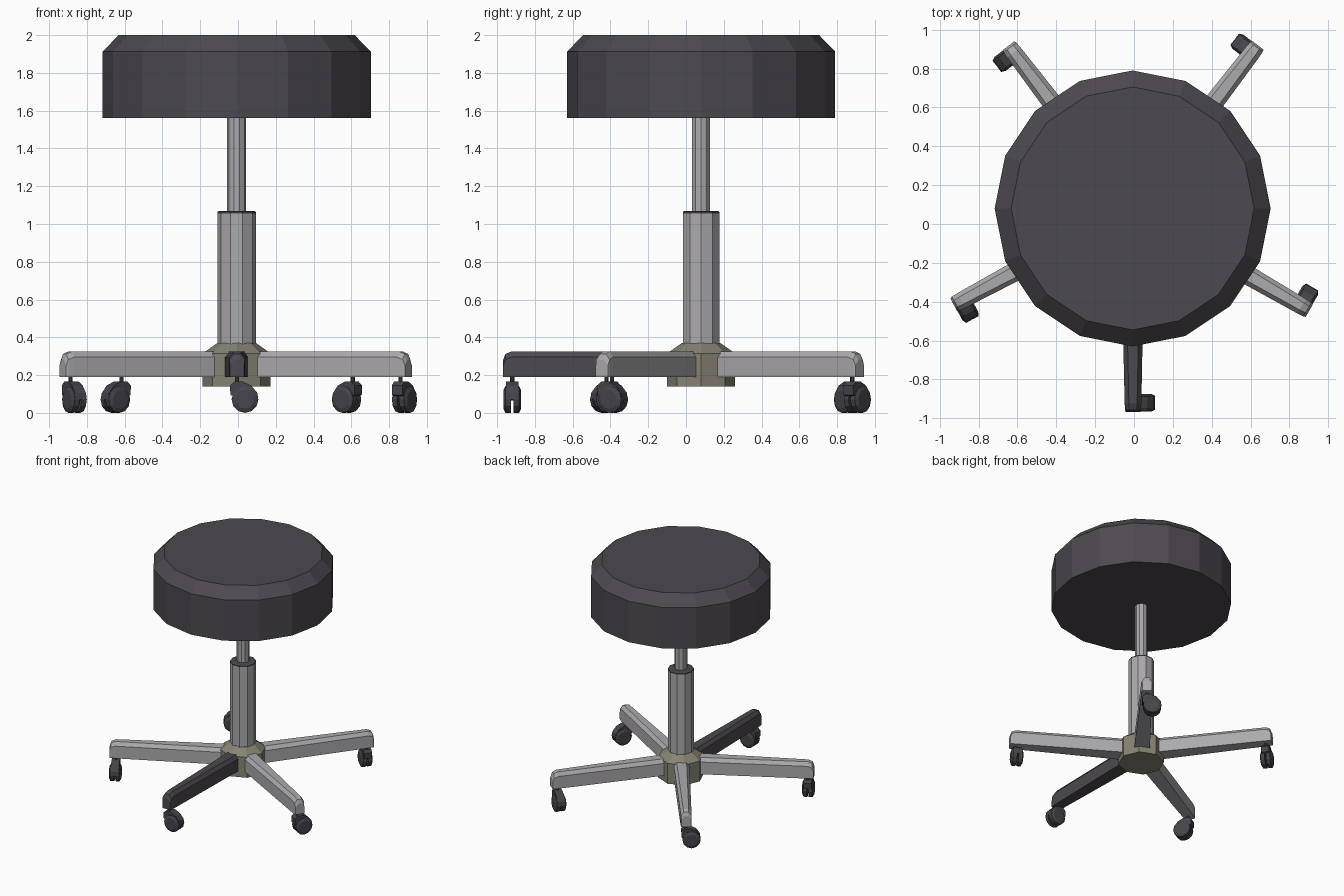
import bpy, bmesh, math
from mathutils import Vector, Matrix

if "Cube" in bpy.data.objects:
    bpy.data.objects.remove(bpy.data.objects["Cube"])

CX, CY = -0.007, 0.08   # column axis


def material(name, rgb):
    m = bpy.data.materials.new(name)
    m.diffuse_color = (*rgb, 1)
    m.use_nodes = True
    m.node_tree.nodes["Principled BSDF"].inputs["Base Color"].default_value = m.diffuse_color
    return m


SEAT = material("dark upholstery", (0.075, 0.067, 0.08))
GREY = material("light grey metal", (0.41, 0.40, 0.415))
HUB = material("olive grey hub", (0.24, 0.23, 0.17))
BLACK = material("caster black", (0.062, 0.058, 0.07))


def finish(bm, name, mat, matrix=None):
    bmesh.ops.recalc_face_normals(bm, faces=bm.faces[:])
    me = bpy.data.meshes.new(name)
    bm.to_mesh(me)
    bm.free()
    me.materials.append(mat)
    ob = bpy.data.objects.new(name, me)
    bpy.context.collection.objects.link(ob)
    if matrix:
        ob.matrix_world = matrix
    return ob


def loft(name, rings, mat, matrix=None):
    """Skin a list of equal-length point rings and cap both ends."""
    bm = bmesh.new()
    vr = [[bm.verts.new(p) for p in r] for r in rings]
    n = len(vr[0])
    for a, b in zip(vr, vr[1:]):
        for i in range(n):
            j = (i + 1) % n
            bm.faces.new((a[i], a[j], b[j], b[i]))
    bm.faces.new(vr[0][::-1])
    bm.faces.new(vr[-1])
    return finish(bm, name, mat, matrix)


def turned(name, profile, sides, mat, matrix=None):
    """Lathe of (radius, z) points around z."""
    rings = [[(r * math.cos(2 * math.pi * i / sides),
               r * math.sin(2 * math.pi * i / sides), z)
              for i in range(sides)] for r, z in profile]
    return loft(name, rings, mat, matrix or Matrix.Translation((CX, CY, 0)))


# Seat and column
turned("seat", [(0.71, 1.56), (0.71, 1.912), (0.625, 2.0)], 16, SEAT)
turned("upper_post", [(0.05, 1.05), (0.05, 1.57)], 10, GREY)
turned("post_collar", [(0.102, 1.055), (0.102, 1.064), (0.092, 1.07)], 10, SEAT)
turned("lower_post", [(0.102, 0.33), (0.102, 1.056)], 10, GREY)
turned("hub", [(0.18, 0.14), (0.18, 0.315), (0.102, 0.37)], 8, HUB)


def section(d, w, top):
    """Arm cross-section with chamfered upper edges."""
    c = 0.022
    return [(d, -w, 0.19), (d, -w, top - 0.03), (d, -w + c, top),
            (d, w - c, top), (d, w, top - 0.03), (d, w, 0.19)]


# Arms with casters; local x runs outwards along the arm
tips = {"front": (-0.005, -0.968), "front_right": (0.902, -0.446),
        "back_right": (0.637, 0.92), "back_left": (-0.645, 0.918),
        "front_left": (-0.928, -0.415)}

for label, tip in tips.items():
    dx, dy = tip[0] - CX, tip[1] - CY
    length = math.hypot(dx, dy)
    frame = Matrix.Translation((CX, CY, 0)) @ Matrix.Rotation(math.atan2(dy, dx), 4, 'Z')
    loft(label + "_arm",
         [section(0.1, 0.062, 0.325), section(length - 0.045, 0.043, 0.325),
          section(length - 0.012, 0.041, 0.312), section(length, 0.037, 0.28)],
         SEAT if label == "front" else GREY, frame)

    # Caster stem
    s = length - 0.048
    at_stem = frame @ Matrix.Translation((s, 0, 0))
    turned(label + "_caster_stem", [(0.011, 0.13), (0.011, 0.2)], 8, BLACK, at_stem)

    # Hood over the wheels, widest below the top
    hood = [(-0.035, 0.095), (-0.037, 0.145), (-0.015, 0.165), (0.03, 0.165),
            (0.075, 0.145), (0.108, 0.105), (0.112, 0.07), (0.04, 0.065)]
    loft(label + "_caster_hood",
         [[(x, y, z) for y, z in hood] for x in (-0.032, 0.032)], BLACK, at_stem)

    # Twin wheels, axle parallel to the arm
    for side in (-1, 1):
        axle = at_stem @ Matrix.Translation((0, 0.042, 0.071)) \
            @ Matrix.Rotation(side * math.pi / 2, 4, 'Y')
        turned(label + "_caster_wheel",
               [(0.071, 0.006), (0.071, 0.036), (0.05, 0.046)], 12, BLACK, axle)
